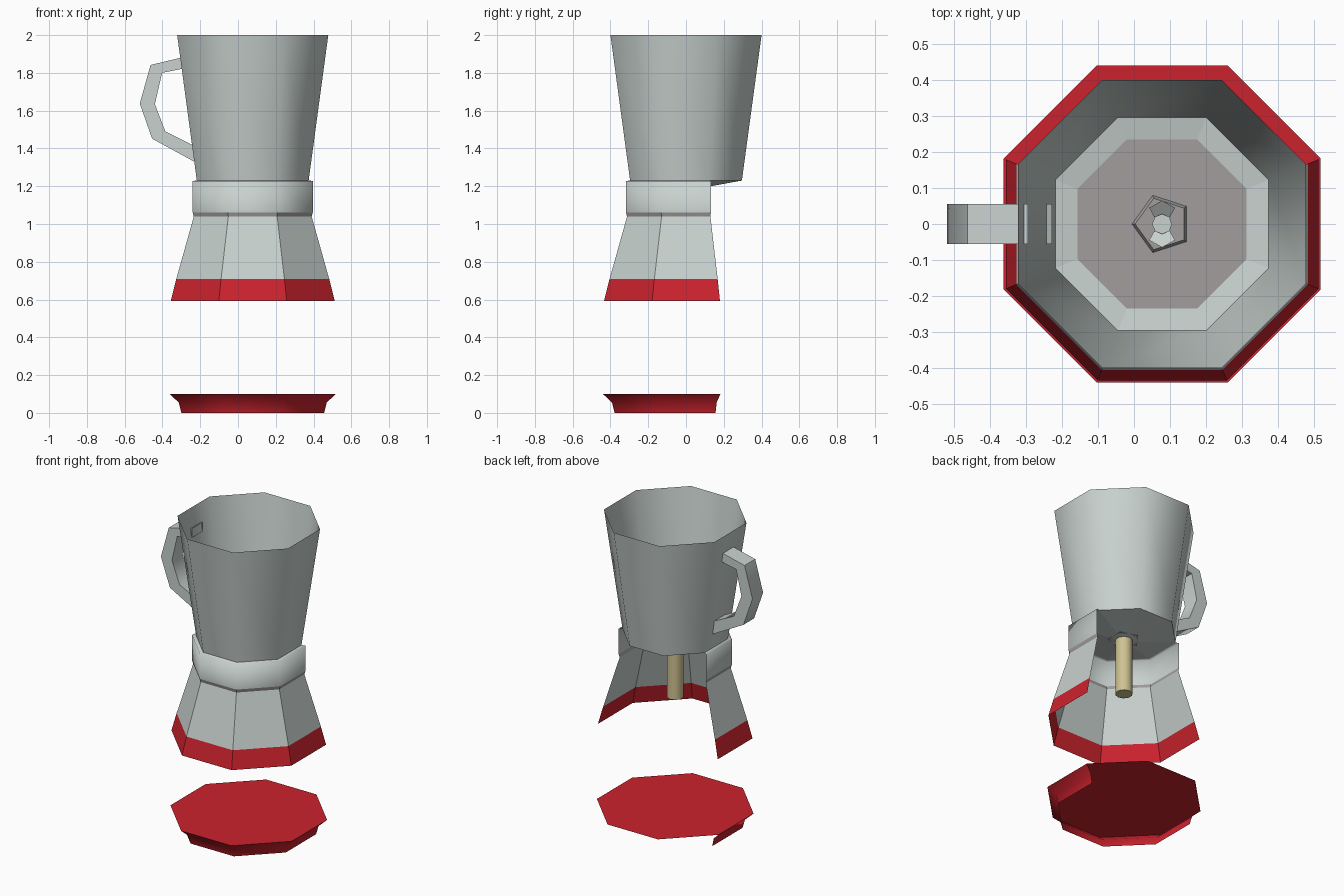
import bpy, bmesh, math

if "Cube" in bpy.data.objects:
    bpy.data.objects.remove(bpy.data.objects["Cube"])

CX = 0.078                      # axis of the octagonal body
K = math.tan(math.pi / 8)


def material(name, rgb):
    m = bpy.data.materials.new(name)
    m.diffuse_color = (*rgb, 1)
    m.use_nodes = True
    m.node_tree.nodes["Principled BSDF"].inputs["Base Color"].default_value = m.diffuse_color
    return m


GREY = material("brushed_grey", (0.58, 0.64, 0.62))
RED = material("red", (0.60, 0.016, 0.026))
DARK = material("dark_grey", (0.36, 0.34, 0.34))
TAN = material("tan", (0.62, 0.54, 0.29))


def finish(bm, name, mats, smooth=False):
    bmesh.ops.recalc_face_normals(bm, faces=bm.faces)
    me = bpy.data.meshes.new(name)
    bm.to_mesh(me)
    bm.free()
    for m in mats:
        me.materials.append(m)
    for p in me.polygons:
        p.use_smooth = smooth
    ob = bpy.data.objects.new(name, me)
    bpy.context.collection.objects.link(ob)
    return ob


def octagon(bm, r, z):
    # starts at the back right corner and runs clockwise past the front
    s = r * K
    pts = [(r, s), (r, -s), (s, -r), (-s, -r), (-r, -s), (-r, s), (-s, r), (s, r)]
    return [bm.verts.new((CX + x, y, z)) for x, y in pts]


def shell(name, profile, mats, sides=8, smooth=False, index=lambda row: 0, cap=None):
    """Stack octagon rings; sides=5 leaves the three back panels open."""
    bm = bmesh.new()
    rings = [octagon(bm, r, z) for r, z in profile]
    for row, (a, b) in enumerate(zip(rings, rings[1:])):
        for i in range(sides):
            j = (i + 1) % 8
            bm.faces.new((a[i], a[j], b[j], b[i])).material_index = index(row)
    if cap is not None:         # fan to a point at the given height
        c = bm.verts.new((CX, 0, cap))
        for i in range(8):
            bm.faces.new((rings[0][i], c, rings[0][(i + 1) % 8]))
    bmesh.ops.delete(bm, geom=[v for v in bm.verts if not v.link_faces], context='VERTS')
    return finish(bm, name, mats, smooth)


def plate(name, r, z, mat):
    bm = bmesh.new()
    f = bm.faces.new(reversed(octagon(bm, r, z)))
    ob = finish(bm, name, [mat])
    if ob.data.polygons[0].normal.z < 0:
        ob.data.flip_normals()
    return ob


def prism(name, sides, r1, r2, z0, z1, mat, x=CX, y=0.0, turn=0.0, smooth=False):
    bpy.ops.mesh.primitive_cone_add(vertices=sides, radius1=r1, radius2=r2, depth=z1 - z0,
                                    location=(x, y, (z0 + z1) / 2), rotation=(0, 0, turn))
    ob = bpy.context.object
    ob.name = name
    ob.data.materials.append(mat)
    if smooth:
        bpy.ops.object.shade_smooth_by_angle(angle=math.radians(50))
    return ob


# bottom tray: full top plate, walls open at the back
plate("tray_top", 0.44, 0.1, RED)
shell("tray_wall", [(0.378, 0), (0.392, 0.055), (0.44, 0.1)], [RED], sides=5, smooth=True)

# tapered housing with red skirt, open at the back
shell("housing", [(0.434, 0.592), (0.405, 0.708), (0.312, 1.04)], [GREY, RED], sides=5,
      index=lambda row: 1 if row == 0 else 0)

# collar under the jar
shell("collar_groove", [(0.312, 1.04), (0.318, 1.062)], [DARK], sides=5)
shell("collar", [(0.318, 1.062), (0.318, 1.228), (0.296, 1.23)], [GREY], sides=5, smooth=True)

# open jar and its shallow dished floor
shell("jar", [(0.296, 1.23), (0.40, 2.0)], [GREY], smooth=True)
shell("jar_floor", [(0.296, 1.23)], [GREY], cap=1.176)
plate("jar_floor_disc", 0.235, 1.2195, DARK)

# blade hub, spindle and blades inside the jar
prism("blade_hub", 5, 0.10, 0.075, 1.19, 1.235, DARK, turn=math.pi / 2)
prism("spindle", 8, 0.028, 0.028, 1.235, 1.29, GREY)
for side in (-1, 1):
    bm = bmesh.new()
    v = [bm.verts.new((CX + x, side * y, z)) for x, y, z in
         ((-0.022, 0.02, 1.27), (0.022, 0.02, 1.27), (0.036, 0.045, 1.29), (0, 0.065, 1.30),
          (-0.036, 0.045, 1.29))]
    bm.faces.new(v)
    finish(bm, "blade", [GREY])

# drive shaft below the jar
prism("drive_shaft", 10, 0.052, 0.052, 0.82, 1.185, TAN, smooth=True)

# handle: rectangular bar bent along matching outer and inner outlines
outer = [(-0.295, 1.882), (-0.463, 1.842), (-0.52, 1.638), (-0.455, 1.452), (-0.228, 1.328)]
inner = [(-0.295, 1.822), (-0.402, 1.80), (-0.44, 1.635), (-0.385, 1.49), (-0.228, 1.412)]
bm = bmesh.new()
rings = [[bm.verts.new(p) for p in ((ox, -0.055, oz), (ox, 0.055, oz),
                                    (ix, 0.055, iz), (ix, -0.055, iz))]
         for (ox, oz), (ix, iz) in zip(outer, inner)]
for a, b in zip(rings, rings[1:]):
    for i in range(4):
        j = (i + 1) % 4
        bm.faces.new((a[i], a[j], b[j], b[i]))
handle = finish(bm, "handle", [GREY])
bpy.ops.object.select_all(action='DESELECT')
handle.select_set(True)
bpy.context.view_layer.objects.active = handle
bpy.ops.object.shade_smooth_by_angle(angle=math.radians(60))
